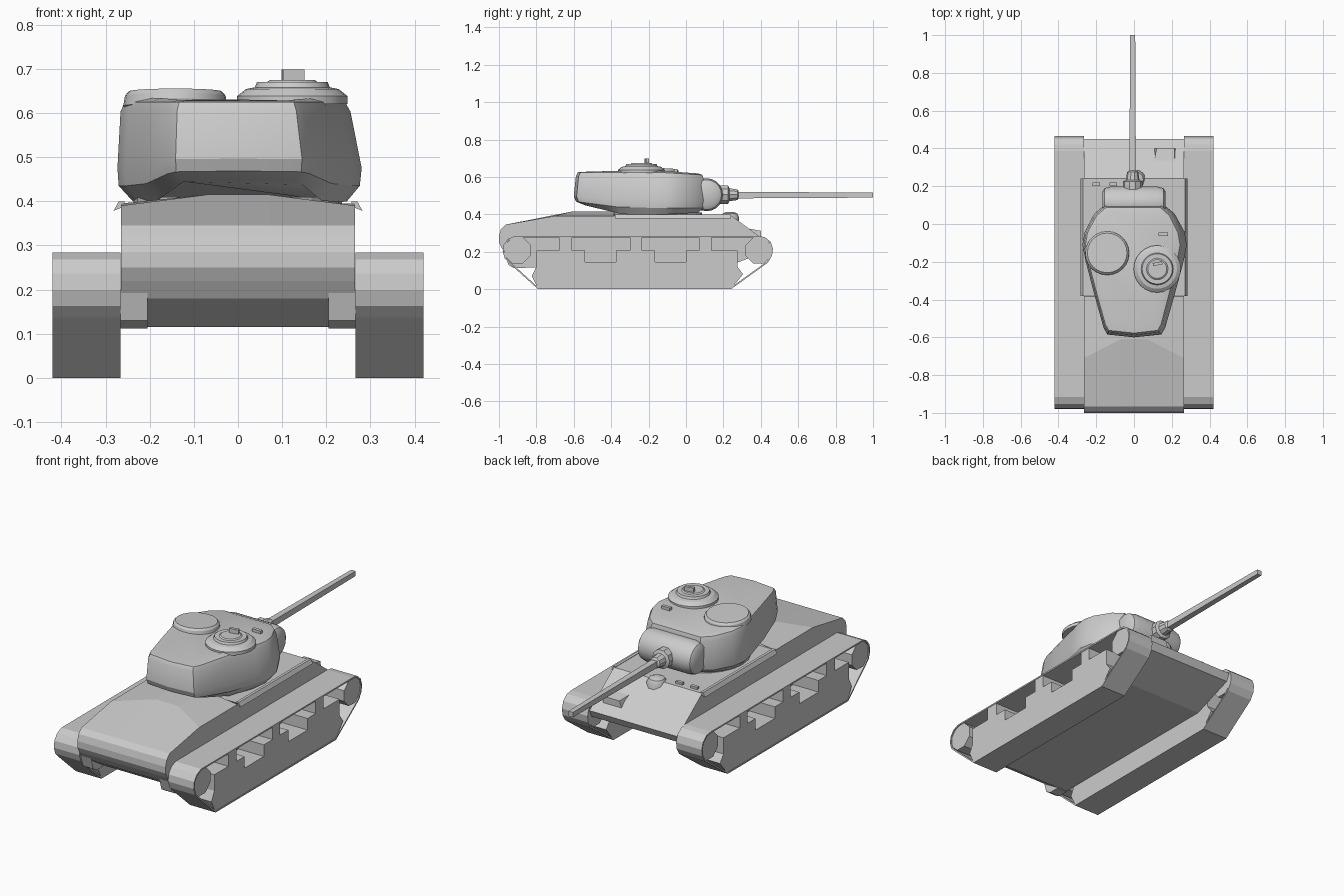
import bpy, bmesh, math
from mathutils import Matrix, Vector

if "Cube" in bpy.data.objects:
    bpy.data.objects.remove(bpy.data.objects["Cube"])


def finish(name, bm, mirror=False, smooth=None):
    bmesh.ops.recalc_face_normals(bm, faces=bm.faces[:])
    me = bpy.data.meshes.new(name)
    bm.to_mesh(me)
    bm.free()
    ob = bpy.data.objects.new(name, me)
    bpy.context.collection.objects.link(ob)
    if mirror:
        ob.modifiers.new("mirror", 'MIRROR').use_mirror_merge = False
    if smooth:
        bpy.ops.object.select_all(action='DESELECT')
        ob.select_set(True)
        bpy.context.view_layer.objects.active = ob
        bpy.ops.object.shade_smooth_by_angle(angle=math.radians(smooth))
    return ob


def loft(name, rings, caps=True, **kw):
    """Skin a list of closed rings with equal point counts."""
    bm = bmesh.new()
    rows = [[bm.verts.new(p) for p in r] for r in rings]
    n = len(rows[0])
    for a, b in zip(rows, rows[1:]):
        for i in range(n):
            j = (i + 1) % n
            bm.faces.new((a[i], a[j], b[j], b[i]))
    if caps:
        bm.faces.new(rows[0])
        bm.faces.new(rows[-1])
    return finish(name, bm, **kw)


def prism(name, profile, x0, x1, **kw):
    """Extrude a (y, z) profile along x."""
    return loft(name, [[(x, y, z) for y, z in profile] for x in (x0, x1)], **kw)


def turned(name, steps, n, origin, axis='Z', tilt=0, phase=0, **kw):
    """Stack of (radius, height) circles along an axis."""
    rot = {'Z': Matrix.Identity(3), 'X': Matrix.Rotation(math.pi / 2, 3, 'Y'),
           'Y': Matrix.Rotation(-math.pi / 2, 3, 'X')}[axis]
    rot = Matrix.Rotation(tilt, 3, 'X') @ rot
    rings = []
    for r, h in steps:
        angles = [2 * math.pi * (i + phase) / n for i in range(n)]
        rings.append([Vector(origin) + rot @ Vector((r * math.cos(a), r * math.sin(a), h)) for a in angles])
    return loft(name, rings, **kw)


def box(name, loc, size, rot=(0, 0, 0), **kw):
    bm = bmesh.new()
    bmesh.ops.create_cube(bm, size=1)
    ob = finish(name, bm, **kw)
    ob.location, ob.scale, ob.rotation_euler = loc, size, rot
    return ob


# Hull: side profile swept across x with a crowned engine deck
def hull_section(x, deck_y, deck_z):
    pts = [(-.86, .115), (-.96, .18), (-.985, .22), (-1, .25), (-1, .285), (-.99, .32), (-.965, .345),
           (deck_y, deck_z), (-.385, deck_z), (-.38, .395), (.24, .395),
           (.45, .24), (.43, .2), (.2, .115)]
    return [(x, y, z) for y, z in pts]


loft("hull", [hull_section(-.265, -.71, .39), hull_section(-.07, -.61, .415),
              hull_section(.07, -.61, .415), hull_section(.265, -.71, .39)])
prism("final_drive", [(-.97, .2), (-.95, .13), (-.92, .112), (-.86, .112), (-.82, .2)], .205, .266, mirror=True)
loft("side_flange", [[(.255, y, .40), (.27, y, .40), (.282, y, .378), (.265, y, .385)] for y in (-.38, .24)],
     mirror=True)

# Running gear: belt, wheel block with stepped gaps, end wheels
belt = [(-.79, .004), (.24, .004), (.435, .145), (.456, .18), (.461, .215), (.45, .25), (.42, .275), (.385, .28),
        (-.915, .28), (-.95, .265), (-.972, .235), (-.976, .2), (-.965, .165), (-.94, .14)]
track = prism("track_belt", belt, .266, .42, caps=False, mirror=True)
solid = track.modifiers.new("thickness", 'SOLIDIFY')
solid.thickness, solid.offset = .008, 0
track.modifiers.move(1, 0)

wheels = [(-.79, .002), (-.825, .07), (-.80, .12)]
for y0, y1, y2, y3 in ((-.8, -.68, -.61, -.54), (-.375, -.3, -.235, -.165), (0, .07, .135, .275)):
    wheels += [(y0, .145), (y0, .208), (y1, .208), (y1, .278), (y2, .278), (y2, .208), (y3, .208), (y3, .145)]
wheels += [(.275, .12), (.305, .08), (.26, .025), (.24, .002)]
prism("road_wheels", wheels, .266, .418, mirror=True)
for name, y in (("rear_end_wheel", -.9), ("front_end_wheel", .388)):
    turned(name, [(.075, .266), (.075, .415)], 8, (0, y, .207), axis='X', phase=.5, mirror=True)

# Turret: plan outline lofted through height levels
half = [(.145, -.585), (.165, -.55), (.215, -.375), (.262, -.2), (.28, -.11), (.267, -.04), (.215, .055), (.16, .1)]
plan = [(0, -.6)] + half + [(-x, y) for x, y in reversed(half)]


def turret_ring(left, right, length, z, rear_rise, front_drop):
    ring = []
    for x, y in plan:
        yy = -.15 + (y + .15) * length
        h = z + rear_rise * max(0, -yy - .33) - front_drop * max(0, yy + .15)
        ring.append((x * (right if x > 0 else left), yy, h))
    return ring


loft("turret", [turret_ring(.85, .88, .86, .398, .24, -.05), turret_ring(.965, .985, .975, .435, .13, 0),
                turret_ring(.975, 1, 1, .475, .08, 0), turret_ring(.95, .91, .975, .605, 0, .06),
                turret_ring(.92, .87, .95, .625, 0, .06), turret_ring(.8, .76, .85, .634, -.03, .07)], smooth=25)
turned("turret_ring", [(.235, .39), (.235, .41)], 24, (0, -.15, 0))

# Roof fittings
turned("loader_hatch", [(.118, 0), (.114, .024), (.105, .034)], 24, (-.142, -.155, .615), tilt=-.06, smooth=25)
turned("cupola", [(.125, .62), (.125, .638), (.105, .654), (.085, .658), (.08, .67)], 24, (.123, -.238, 0), smooth=25)
turned("cupola_lid", [(.06, .668), (.05, .675)], 20, (.123, -.238, 0))
box("cupola_sight", (.125, -.21, .68), (.05, .016, .036), (0, 0, .2))
box("roof_periscope", (.155, -.055, .635), (.05, .018, .016))

# Mantlet and gun
turned("mantlet", [(.06, -.168), (.08, -.155), (.088, -.125), (.088, .125), (.08, .155), (.06, .168)],
       20, (0, .11, .505), axis='X', smooth=35)
turned("gun_collar", [(.052, .17), (.052, .225), (.036, .232), (.03, .275), (.02, .282)],
       10, (-.007, 0, .505), axis='Y', smooth=35)
turned("gun_barrel", [(.025, .2), (.019, 1)], 4, (-.007, 0, .503), axis='Y', phase=.5)

# Front plate fittings
turned("hull_gun_ball", [(.052, .33), (.052, .385), (.04, .405), (.02, .413)], 10, (.01, .235, 0), smooth=35)
for i, x in enumerate((-.2, -.11)):
    box(f"hull_periscope_{i + 1}", (x, .21, .398), (.04, .018, .018))
loft("front_wedge", [[(.105, .33, .325), (.215, .33, .325), (.215, .33, .3), (.105, .33, .3)],
                     [(.12, .4, .312), (.215, .4, .312), (.22, .4, .27), (.105, .4, .27)]])
